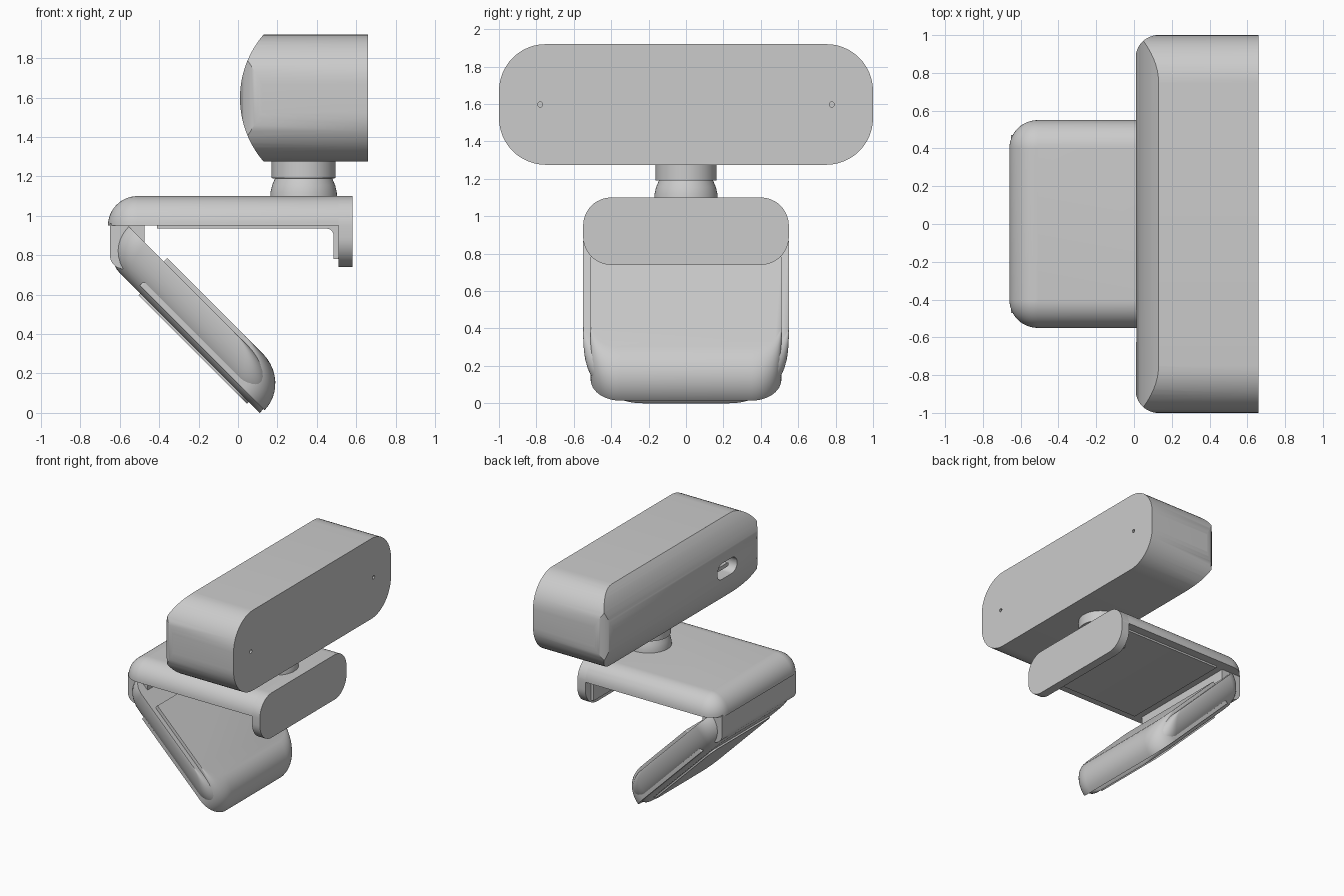
import bpy, bmesh, math

if "Cube" in bpy.data.objects:
    bpy.data.objects.remove(bpy.data.objects["Cube"], do_unlink=True)

grey = bpy.data.materials.new("plain grey")
grey.use_nodes = True
grey.diffuse_color = (0.6, 0.6, 0.6, 1)
grey.node_tree.nodes["Principled BSDF"].inputs["Base Color"].default_value = (0.6, 0.6, 0.6, 1)


def loft(name, rings):
    """Skin a list of equal-length rings and cap both ends."""
    bm = bmesh.new()
    loops = [[bm.verts.new(p) for p in ring] for ring in rings]
    n = len(loops[0])
    for a, b in zip(loops, loops[1:]):
        for i in range(n):
            j = (i + 1) % n
            bm.faces.new((a[i], a[j], b[j], b[i]))
    bm.faces.new(loops[0][::-1])
    bm.faces.new(loops[-1])
    bmesh.ops.remove_doubles(bm, verts=bm.verts, dist=0.0001)
    bmesh.ops.recalc_face_normals(bm, faces=bm.faces)
    mesh = bpy.data.meshes.new(name)
    bm.to_mesh(mesh)
    bm.free()
    mesh.materials.append(grey)
    obj = bpy.data.objects.new(name, mesh)
    bpy.context.collection.objects.link(obj)
    return obj


def prism(name, outline, axis, lo, hi):
    """Extrude a 2D outline along x, y or z."""
    place = {"x": lambda p, d: (d, p[0], p[1]),
             "y": lambda p, d: (p[0], d, p[1]),
             "z": lambda p, d: (p[0], p[1], d)}[axis]
    return loft(name, [[place(p, d) for p in outline] for d in (lo, hi)])


def arc(cx, cy, r, start, end, steps=12):
    angles = [math.radians(start + (end - start) * i / steps) for i in range(steps + 1)]
    return [(cx + r * math.cos(a), cy + r * math.sin(a)) for a in angles]


def rounded(x0, x1, y0, y1, r_low, r_high):
    """Rectangle with separate corner radii on its low-x and high-x ends."""
    a, b = max(r_low, 0.0005), max(r_high, 0.0005)
    return (arc(x1 - b, y1 - b, b, 0, 90) + arc(x0 + a, y1 - a, a, 90, 180)
            + arc(x0 + a, y0 + a, a, 180, 270) + arc(x1 - b, y0 + b, b, 270, 360))


def combine(obj, tool, operation):
    mod = obj.modifiers.new(operation, "BOOLEAN")
    mod.operation, mod.object, mod.solver = operation, tool, "EXACT"
    bpy.context.view_layer.objects.active = obj
    bpy.ops.object.modifier_apply(modifier=mod.name)
    bpy.data.objects.remove(tool, do_unlink=True)


# Camera housing: rounded bar, bowed back, softened back ends
MID = 1.5975
housing = prism("housing", rounded(-1, 1, 1.275, 1.92, 0.25, 0.25), "x", -0.1, 0.66)
bow = arc(0.503, MID, 0.493, 139.15, 220.85, 32)
bow = [(0.8, 1.95), (0.13, 1.95)] + bow + [(0.13, 1.25), (0.8, 1.25)]
combine(housing, prism("bow_tool", bow, "y", -1.1, 1.1), "INTERSECT")
plan = rounded(0.008, 0.8, -1.0005, 1.0005, 0.122, 0)
combine(housing, prism("plan_tool", plan, "z", 1.1, 2.1), "INTERSECT")

# Microphone holes and rear cable socket
for y in (-0.78, 0.78):
    combine(housing, prism("hole_tool", arc(y, MID, 0.014, 0, 330, 11), "x", 0.62, 0.7), "DIFFERENCE")
socket = rounded(-0.665, -0.415, 1.515, 1.645, 0.064, 0.064)
combine(housing, prism("socket_tool", socket, "x", -0.1, 0.15), "DIFFERENCE")
prism("socket_tongue", rounded(-0.61, -0.47, 1.565, 1.595, 0.01, 0.01), "x", 0.05, 0.16)

# Swivel neck
neck = [(0.17, 1.09), (0.168, 1.12), (0.16, 1.155), (0.145, 1.19),
        (0.163, 1.191), (0.163, 1.28)]
loft("swivel_neck", [[(px, py, z) for px, py in arc(0.333, 0, r, 0, 352.5, 47)] for r, z in neck])

# Top plate with quarter-round edges
layers = []
for i in range(13):
    t = math.radians(90 * i / 12)
    d, z = 0.15 * (1 - math.cos(t)), 0.95 + 0.15 * math.sin(t)
    layers.append([(x, y, z) for x, y in
                   rounded(-0.66 + d, 0.57, d - 0.55, 0.55 - d, 0.15 - d, 0)])
loft("top_plate", layers)

# Front lip and the soft pad lining it
prism("front_lip", rounded(-0.55, 0.55, 0.74, 1.10, 0.15, 0.15), "x", 0.51, 0.58)
pad = ([(-0.41, 0.96), (-0.41, 0.935)] + arc(0.45, 0.9, 0.035, 90, 0, 6)
       + [(0.485, 0.78), (0.52, 0.78), (0.52, 0.96)])
prism("lip_pad", pad, "y", -0.48, 0.48)

# Hinge block
hinge = [(-0.475, 0.96), (-0.65, 0.96)] + arc(-0.58, 0.80, 0.07, 180, 270, 8) + [(-0.475, 0.74)]
prism("hinge_block", hinge, "y", -0.47, 0.47)


def slanted(name, w0, w1, u0, u1, half, side=0, heel=0, toe=0, r_low=0.05, r_high=0.15):
    """Slab along the 45 degree arm: u runs down it, w is its thickness.
    side and heel round the underside; toe rounds the upper tip."""
    rings = []
    for i in range(15):
        t = 0.5 - 0.5 * math.cos(math.pi * i / 14)
        under = 1 - math.sqrt(1 - (1 - t) ** 2)
        over = 1 - math.sqrt(1 - t * t)
        h, w = half - side * under, w0 + (w1 - w0) * t
        rings.append([((u + w) * math.sqrt(0.5), y, (w - u) * math.sqrt(0.5)) for u, y in
                      rounded(u0 + heel * under, u1 - toe * over, -h, h, r_low, r_high)])
    return loft(name, rings)


# Folding arm with its raised grip panel and underside plate
slanted("clip_arm", 0.078, 0.276, -1.07, 0.078, 0.55, 0.13, 0.14, 0.2, 0.13, 0.19)
slanted("grip_panel", 0.105, 0.302, -0.81, 0.085, 0.51, toe=0.21, r_low=0.01, r_high=0.16)
slanted("underside_plate", 0.065, 0.09, -0.78, 0.0, 0.38, r_low=0.06, r_high=0.1)

# Smooth the curves and keep the hard edges
bpy.context.view_layer.update()
for obj in bpy.data.objects:
    if obj.type == "MESH" and grey.name in obj.data.materials:
        obj.select_set(True)
bpy.context.view_layer.objects.active = housing
bpy.ops.object.shade_smooth_by_angle(angle=math.radians(30))
